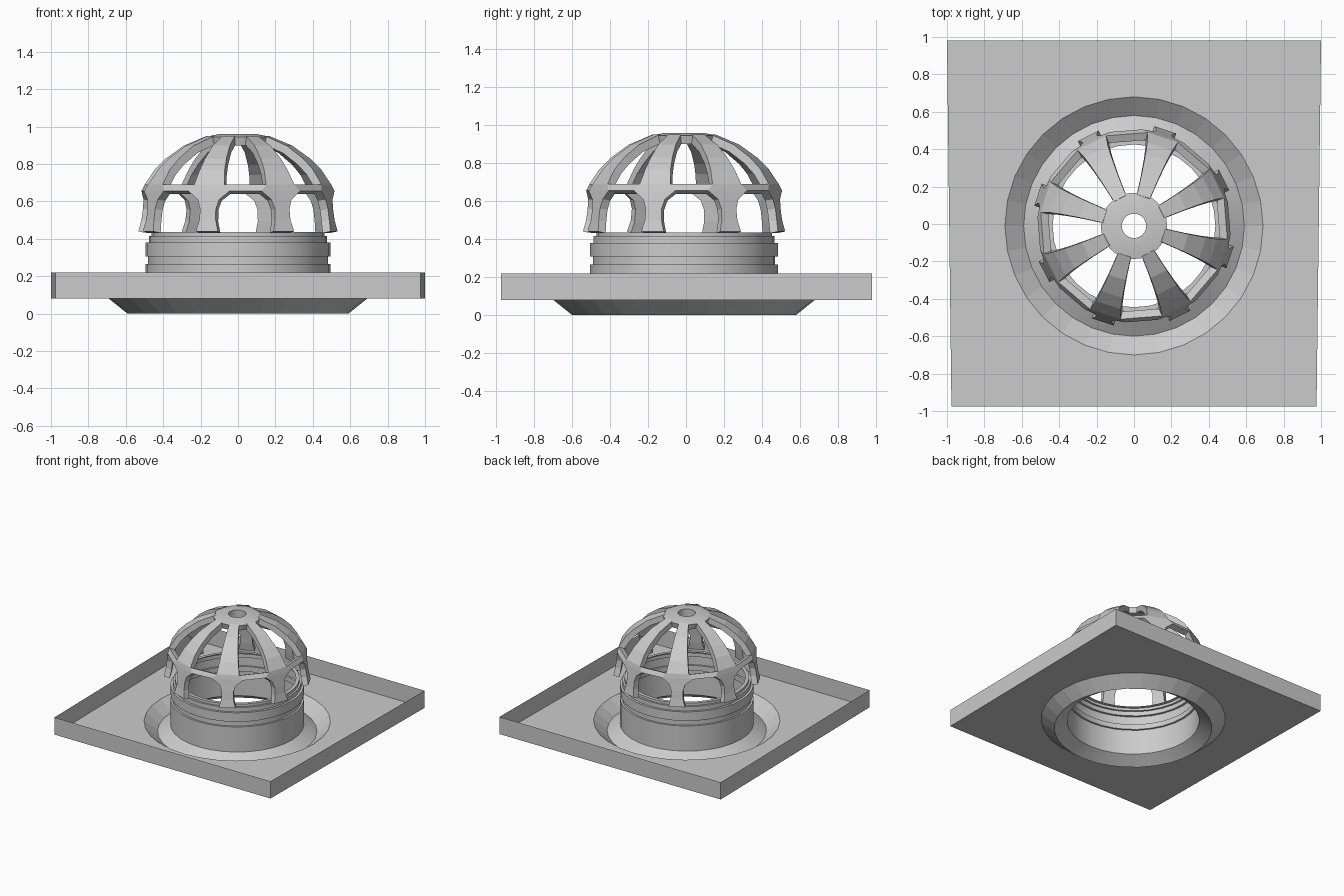
import bpy, bmesh, math
from mathutils import Vector

if "Cube" in bpy.data.objects:
    bpy.data.objects.remove(bpy.data.objects["Cube"])

CY = -0.01      # centre of all round parts in y
SEG = 32


def finish(name, bm, smooth=None):
    bmesh.ops.remove_doubles(bm, verts=bm.verts, dist=0.0005)
    bmesh.ops.recalc_face_normals(bm, faces=bm.faces)
    me = bpy.data.meshes.new(name)
    bm.to_mesh(me)
    bm.free()
    ob = bpy.data.objects.new(name, me)
    bpy.context.collection.objects.link(ob)
    if smooth:
        bpy.ops.object.select_all(action='DESELECT')
        ob.select_set(True)
        bpy.context.view_layer.objects.active = ob
        bpy.ops.object.shade_smooth_by_angle(angle=math.radians(smooth))
    return ob


def ring(bm, r, z):
    return [bm.verts.new((r * math.cos(2 * math.pi * i / SEG),
                          CY + r * math.sin(2 * math.pi * i / SEG), z)) for i in range(SEG)]


def bridge(bm, a, b):
    n = len(a)
    for i in range(n):
        j = (i + 1) % n
        bm.faces.new((a[i], a[j], b[j], b[i]))


def lathe(name, profile, closed=False, smooth=None):
    bm = bmesh.new()
    rings = [ring(bm, r, z) for r, z in profile]
    if closed:
        rings.append(rings[0])
    for a, b in zip(rings, rings[1:]):
        bridge(bm, a, b)
    return finish(name, bm, smooth)


# square sheet tray with upturned rim and conical sump
bm = bmesh.new()
corners = [(-0.976, -0.975), (0.976, -0.975), (1.0, 0.98), (-1.0, 0.98)]
low = [bm.verts.new((x, y, 0.08)) for x, y in corners]
high = [bm.verts.new((x, y, 0.22)) for x, y in corners]
bridge(bm, low, high)
hole, sump = ring(bm, 0.69, 0.08), ring(bm, 0.59, 0.0)
bridge(bm, hole, sump)
edges = [bm.edges.get((l[i], l[(i + 1) % len(l)])) for l in (low, hole) for i in range(len(l))]
bmesh.ops.triangle_fill(bm, edges=edges, use_beauty=True)
finish("tray", bm)

# grooved collar rising from the sump channel
lathe("collar", [(0.59, 0.0), (0.495, 0.06), (0.495, 0.265), (0.48, 0.265), (0.48, 0.307),
                 (0.495, 0.307), (0.495, 0.38), (0.477, 0.38), (0.477, 0.415),
                 (0.462, 0.415), (0.462, 0.436), (0.435, 0.436)], smooth=30)

# dome cage: eight ribs with flared feet, joined by a band
RIB = [(0.54, 0.44, 0.062), (0.528, 0.50, 0.046), (0.52, 0.56, 0.044), (0.512, 0.61, 0.06),
       (0.505, 0.655, 0.115), (0.497, 0.69, 0.085), (0.445, 0.77, 0.07), (0.385, 0.83, 0.06),
       (0.29, 0.898, 0.048), (0.165, 0.95, 0.036)]
BAND = (4, 5)   # profile rows spanned by the band
bm = bmesh.new()
ribs = []
for k in range(8):
    a = math.radians(27 + 45 * k)
    d, t = Vector((math.cos(a), math.sin(a), 0)), Vector((-math.sin(a), math.cos(a), 0))
    rows = []
    for r, z, hw in RIB:
        p = d * r + Vector((0, CY, z))
        rows.append((bm.verts.new(p - t * hw), bm.verts.new(p + t * hw)))
    for lo, hi in zip(rows, rows[1:]):
        bm.faces.new((lo[0], lo[1], hi[1], hi[0]))
    ribs.append(rows)
for k in range(8):
    a, b = ribs[k], ribs[(k + 1) % 8]
    i, j = BAND
    bm.faces.new((a[i][1], b[i][0], b[j][0], a[j][1]))
cage = finish("dome_cage", bm)
sol = cage.modifiers.new("thickness", 'SOLIDIFY')
sol.thickness = 0.045
sol.offset = -1

# pierced cap at the top of the dome
lathe("dome_cap", [(0.065, 0.90), (0.165, 0.90), (0.177, 0.945), (0.10, 0.96), (0.065, 0.96)],
      closed=True, smooth=30)
